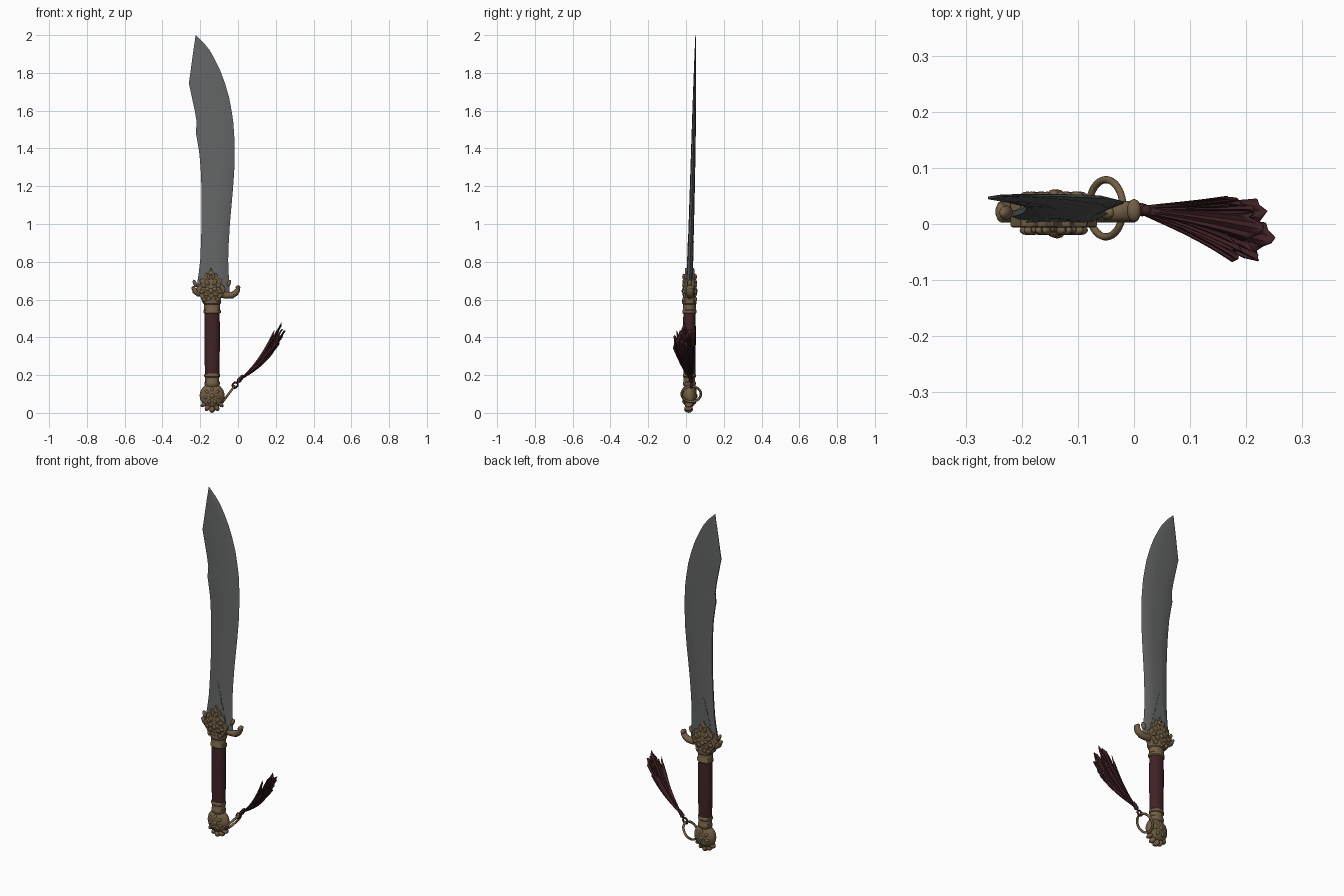
import bpy, bmesh, math, random
from mathutils import Vector, Matrix

if "Cube" in bpy.data.objects:
    bpy.data.objects.remove(bpy.data.objects["Cube"])
random.seed(4)

def material(name, col):
    m = bpy.data.materials.new(name)
    m.diffuse_color = (*col, 1)
    m.use_nodes = True
    m.node_tree.nodes["Principled BSDF"].inputs["Base Color"].default_value = m.diffuse_color
    return m

STEEL = material("grey steel", (0.125, 0.128, 0.13))
BRASS = material("dull brass", (0.17, 0.115, 0.06))
RED = material("dark red leather", (0.052, 0.017, 0.019))
TASSEL = material("dark red cloth", (0.05, 0.015, 0.018))
CX, CY = -0.137, 0.018      # handle axis

def finish(name, bm, mat, angle=35):
    bmesh.ops.recalc_face_normals(bm, faces=bm.faces)
    me = bpy.data.meshes.new(name)
    bm.to_mesh(me)
    bm.free()
    ob = bpy.data.objects.new(name, me)
    bpy.context.collection.objects.link(ob)
    me.materials.append(mat)
    bpy.ops.object.select_all(action='DESELECT')
    ob.select_set(True)
    bpy.context.view_layer.objects.active = ob
    bpy.ops.object.shade_smooth_by_angle(angle=math.radians(angle))
    return ob

def loft(bm, rings):
    """Bridge closed rings of points and cap both ends."""
    vs = [[bm.verts.new(p) for p in r] for r in rings]
    n = len(vs[0])
    for a, b in zip(vs, vs[1:]):
        for i in range(n):
            bm.faces.new((a[i], a[(i + 1) % n], b[(i + 1) % n], b[i]))
    bm.faces.new(vs[0])
    bm.faces.new(vs[-1])

def lathe(name, profile, mat, squash=0.82, n=32):
    bm = bmesh.new()
    loft(bm, [[(CX + r * math.cos(a), CY + squash * r * math.sin(a), z)
               for a in (2 * math.pi * i / n for i in range(n))] for r, z in profile])
    return finish(name, bm, mat)

def tube(name, pts, ru, rv, mat, closed=False, side=Vector((0, 1, 0)), n=12):
    """Sweep an ellipse; rv is the radius along 'side', ru across it."""
    bm = bmesh.new()
    pts = [Vector(p) for p in pts]
    rings = []
    for k, p in enumerate(pts):
        t = (pts[min(k + 1, len(pts) - 1)] - pts[max(k - 1, 0)]).normalized()
        if closed and k in (0, len(pts) - 1):
            t = (pts[1] - pts[-2]).normalized()
        u = t.cross(side).normalized()
        r = ru[k] if isinstance(ru, list) else ru
        rings.append([p + u * r * math.cos(2 * math.pi * i / n) + side * rv * math.sin(2 * math.pi * i / n)
                      for i in range(n)])
    loft(bm, rings)
    return finish(name, bm, mat, 50)

def plate(name, half, cx, y0, y1, mat, bevel=0.0):
    """Extruded plate whose outline is mirrored about x = cx."""
    outline = [(cx + x, z) for x, z in half] + [(cx - x, z) for x, z in reversed(half) if x > 0]
    bm = bmesh.new()
    f = bm.faces.new([bm.verts.new((x, y0, z)) for x, z in outline])
    g = bmesh.ops.extrude_face_region(bm, geom=[f])
    for v in g['geom']:
        if isinstance(v, bmesh.types.BMVert):
            v.co.y = y1
    if bevel:
        bmesh.ops.bevel(bm, geom=bm.edges[:], offset=bevel, segments=2, affect='EDGES', profile=0.5)
    return finish(name, bm, mat)

def lumps(name, items, mat):
    """Squashed balls: (centre, radii, roll about y)."""
    bm = bmesh.new()
    for c, r, roll in items:
        m = Matrix.Translation(c) @ Matrix.Rotation(roll, 4, 'Y') @ Matrix.Diagonal((*r, 1))
        bmesh.ops.create_icosphere(bm, subdivisions=2, radius=1, matrix=m)
    return finish(name, bm, mat, 60)

# Blade: rows of (z, spine x, cutting edge x), leaning slightly back
rows = [(0.64, -.215, -.045), (0.68, -.217, -.044), (0.74, -.208, -.05), (0.81, -.2, -.052), (0.9, -.196, -.049),
        (1.0, -.193, -.043), (1.08, -.192, -.036), (1.18, -.193, -.027), (1.28, -.197, -.02), (1.37, -.204, -.018),
        (1.45, -.217, -.019), (1.48, -.223, -.021), (1.54, -.219, -.025), (1.6, -.229, -.034), (1.67, -.244, -.047),
        (1.745, -.26, -.069), (1.81, -.251, -.093), (1.87, -.243, -.122), (1.92, -.236, -.15),
        (1.96, -.23, -.182), (1.999, -.2245, -.2225)]

def blade_y(z):
    t = (z - 0.65) / 1.35
    return 0.017 + 0.046 * t - 0.012 * t * t

def blade_half(z):
    t = (z - 0.65) / 1.35
    return 0.016 - 0.006 * t - 0.0085 * t ** 4

bm = bmesh.new()
rings = []
for z, l, r in rows:
    y, h, w = blade_y(z), blade_half(z), r - l
    front = [(0, .3), (.1, .75), (.35, 1), (.62, .95), (.83, .8)]
    rings.append([(l + w * u, y - h * k, z) for u, k in front] + [(r, y, z)]
                 + [(l + w * u, y + h * k, z) for u, k in reversed(front)])
loft(bm, rings)
finish("blade", bm, STEEL, 25)

# Stepped flame shaped plates at the blade root
flame = [(0, .91), (.012, .875), (.018, .84), (.026, .825), (.028, .79), (.04, .77), (.044, .73), (.056, .70), (.058, .66), (0, .66)]
for nm, s in (("front_root_plate", -1), ("back_root_plate", 1)):
    ob = plate(nm, flame, -.14, -.001, .001, STEEL)
    for v in ob.data.vertices:
        v.co.y += blade_y(v.co.z) + s * blade_half(v.co.z)

# Guard: curved cross bar with curled ends
bar = [(-.238, .665), (-.228, .645), (-.21, .632), (-.18, .633), (-.137, .64), (-.09, .632), (-.06, .622),
       (-.03, .624), (-.01, .637), (-.001, .652), (.002, .668)]
tube("guard_bar", [(x, .022, z) for x, z in bar], [.008, .015, .017, .019, .024, .022, .018, .018, .016, .013, .008],
     .019, BRASS)
lumps("guard_bar_tips", [((-.236, .022, .66), (.011, .019, .011), 0), ((0, .024, .664), (.013, .021, .012), 0)], BRASS)

# Guard ornament: two layered leaf plates with carved lumps on both faces
leaf = [(0, .77), (.013, .738), (.03, .742), (.036, .712), (.06, .708), (.058, .68), (.078, .66),
        (.07, .635), (.054, .612), (.046, .585), (0, .58)]
plate("guard_leaf", leaf, -.143, -.006, .044, BRASS, .004)
plate("guard_inner_leaf", [(x * .68, .655 + (z - .655) * .72) for x, z in leaf], -.143, -.015, .053, BRASS, .004)
carved = []
for y in (-.011, .049):
    for dx, z, rx, rz, roll in ((.02, .69, .011, .02, .5), (.04, .675, .01, .017, .8), (.02, .655, .014, .012, 0),
                                (.047, .642, .015, .01, .4), (.025, .628, .014, .01, -.4), (.012, .603, .012, .014, 0),
                                (.035, .6, .01, .013, .2), (.012, .72, .008, .018, .3)):
        for s in (-1, 1):
            carved.append(((-.143 + s * dx, y, z), (rx, .009, rz), s * roll))
    carved.append(((-.143, y, .645), (.013, .013, .016), 0))
for s in (-1, 1):
    carved.append(((-.138 + s * .09, .02, .685), (.01, .013, .022), s * .4))
lumps("guard_carving", carved, BRASS)

# Handle: collars and wrapped grip
lathe("upper_collar", [(.04, .525), (.046, .53), (.046, .542), (.042, .547), (.042, .575), (.047, .58),
                       (.047, .6), (.042, .605)], BRASS)
lathe("grip", [(.038, .19), (.039, .25), (.041, .36), (.041, .46), (.039, .535)], RED)
lathe("lower_collar", [(.034, .14), (.041, .15), (.041, .162), (.037, .167), (.037, .188), (.042, .192),
                       (.042, .203), (.038, .208)], BRASS)

# Pommel: flattened ball with a petalled foot and carved faces
ball = [(max(.002, .066 * math.sin(a)), .091 - .066 * math.cos(a)) for a in (math.pi * i / 16 for i in range(1, 16))]
lathe("pommel", ball, BRASS, .58)
knobs = [((CX, CY - .004, .019), (.016, .024, .019), 0)]
for s in (-1, 1):
    knobs += [((CX + s * .024, CY - .004, .028), (.014, .022, .02), s * -.5),
              ((CX + s * .044, CY - .003, .045), (.012, .02, .02), s * -.9)]
for s in (-1, 1):
    y = CY + s * .031
    knobs.append(((CX, y, .09), (.015, .013, .015), 0))
    for i in range(7):
        a = 2 * math.pi * i / 7
        knobs.append(((CX + .031 * math.sin(a), y - s * .003, .09 + .031 * math.cos(a)), (.009, .01, .016), a))
lumps("pommel_carving", knobs, BRASS)

# Ring through the pommel
U, N = Vector((.6, .08, .8)).normalized(), Vector((.8, 0, -.6))
V = N.cross(U).normalized()
side = U.cross(V).normalized()
C = Vector((-.05, .028, .1))
tube("pommel_ring", [C + .051 * (U * math.cos(a) + V * math.sin(a)) for a in (2 * math.pi * i / 40 for i in range(41))],
     .0065, .0065, BRASS, True, side, 10)

# Tassel: loop and knot, then ragged cloth ribbons
D = Vector((.62, -.05, .78)).normalized()
S = Vector((.006, .026, .172))
K = Vector((-.015, .028, .147))
P = Vector((.78, 0, -.62))
tube("tassel_loop", [K + .016 * (D * math.cos(a) + P * math.sin(a) * .8) for a in (2 * math.pi * i / 20 for i in range(21))],
     .005, .006, TASSEL, True, Vector((0, 1, 0)), 8)
bm = bmesh.new()
for k, r in ((.0, .013), (.014, .012), (.026, .01)):
    bmesh.ops.create_icosphere(bm, subdivisions=2, radius=r, matrix=Matrix.Translation(S + D * k))
finish("tassel_knot", bm, TASSEL, 60)

ribbons = [(.25, -.035, .435, .034), (.238, .012, .445, .034), (.228, -.01, .462, .03), (.185, .042, .395, .011),
           (.19, -.064, .37, .013), (.228, -.063, .415, .018), (.205, -.03, .36, .018), (.225, .015, .395, .018),
           (.19, -.045, .42, .013), (.215, .028, .43, .014), (.235, -.02, .40, .024)]
bm = bmesh.new()
ROWS, COLS = 10, 7
for x, y, z, w in ribbons:
    end = Vector((x, y, z))
    ax = end - S
    across = Vector((random.uniform(-.25, .25), 1, random.uniform(-.25, .25)))
    across = (across - ax * (across.dot(ax) / ax.length_squared)).normalized()
    up = ax.cross(across).normalized()
    reach = [1 - .14 * abs(2 * c / (COLS - 1) - 1) + random.uniform(-.05, .05) for c in range(COLS)]
    grid = []
    for r in range(ROWS + 1):
        row = []
        for c in range(COLS):
            t = r / ROWS * reach[c]
            u = 2 * c / (COLS - 1) - 1
            fold = (.006 * (c % 2) - .006 * u * u) * math.sin(math.pi * min(t, .9) * .6)
            p = S + ax * t + across * u * (.005 + (w - .005) * t ** 1.1) + up * fold
            p += Vector((.012, 0, -.012)) * math.sin(math.pi * t)
            row.append(bm.verts.new(p))
        grid.append(row)
    for a, b in zip(grid, grid[1:]):
        for c in range(COLS - 1):
            bm.faces.new((a[c], a[c + 1], b[c + 1], b[c]))
ob = finish("tassel_ribbons", bm, TASSEL, 50)
sol = ob.modifiers.new("thickness", 'SOLIDIFY')
sol.thickness, sol.offset = .003, 0
